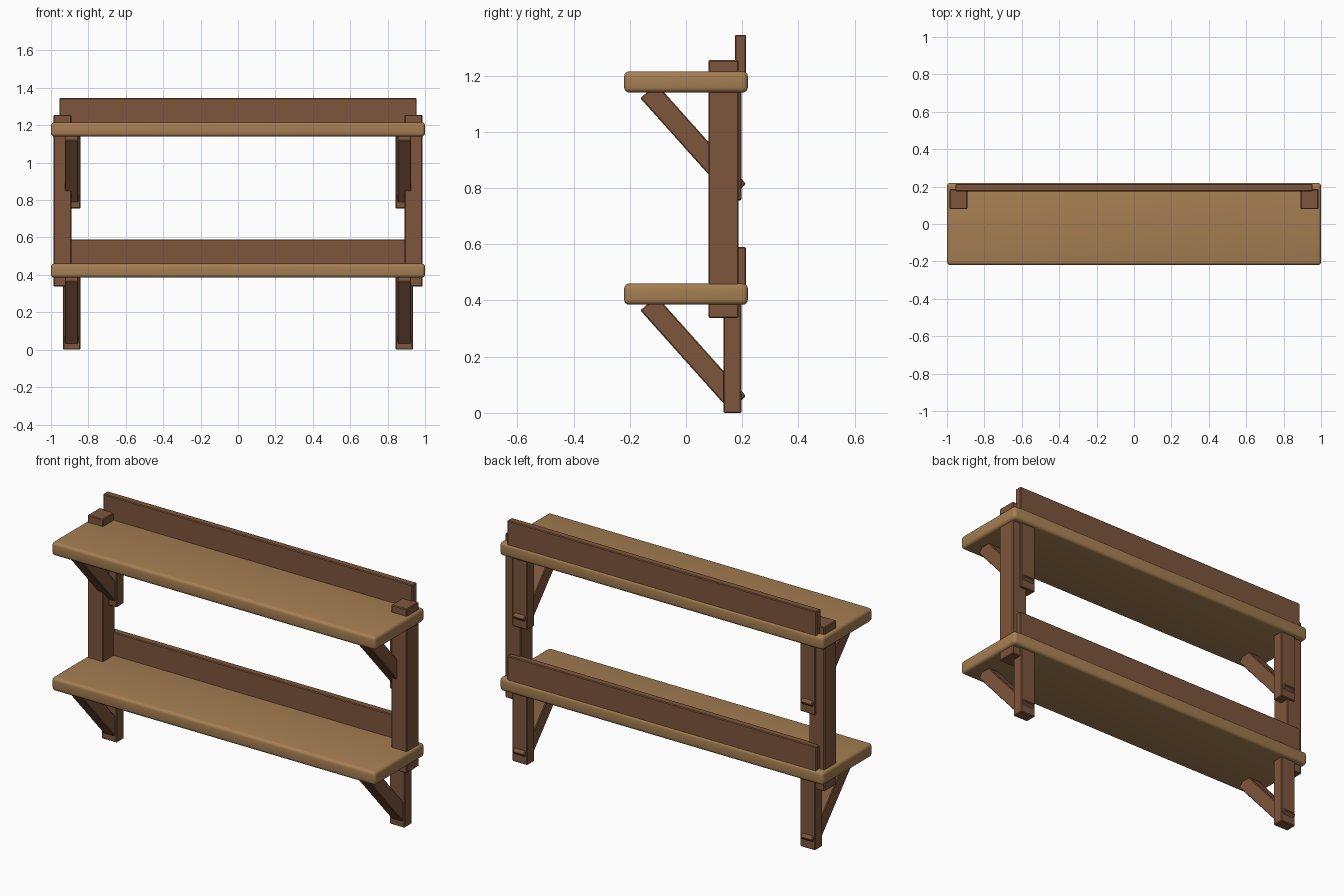
import bpy, bmesh, math
from mathutils import Matrix

if "Cube" in bpy.data.objects:
    bpy.data.objects.remove(bpy.data.objects["Cube"])


def material(name, rgb):
    m = bpy.data.materials.new(name)
    m.diffuse_color = (*rgb, 1)
    m.use_nodes = True
    m.node_tree.nodes["Principled BSDF"].inputs["Base Color"].default_value = m.diffuse_color
    return m


tan = material("light wood", (0.38, 0.21, 0.085))
brown = material("dark wood", (0.21, 0.092, 0.045))


def block(name, x, y, z, mat, bevel=0.004, segments=1, tilt=0):
    """Bevelled box from (min, max) ranges, optionally tilted about x."""
    bm = bmesh.new()
    bmesh.ops.create_cube(bm, size=1)
    bmesh.ops.scale(bm, vec=(x[1] - x[0], y[1] - y[0], z[1] - z[0]), verts=bm.verts)
    bmesh.ops.bevel(bm, geom=bm.edges[:], offset=bevel, segments=segments,
                    profile=0.5, affect='EDGES')
    bmesh.ops.rotate(bm, matrix=Matrix.Rotation(tilt, 3, 'X'), verts=bm.verts)
    me = bpy.data.meshes.new(name)
    bm.to_mesh(me)
    bm.free()
    me.materials.append(mat)
    ob = bpy.data.objects.new(name, me)
    ob.location = (sum(x) / 2, sum(y) / 2, sum(z) / 2)
    bpy.context.collection.objects.link(ob)
    if segments > 1:
        bpy.ops.object.select_all(action='DESELECT')
        ob.select_set(True)
        bpy.context.view_layer.objects.active = ob
        bpy.ops.object.shade_smooth_by_angle(angle=math.radians(40))
    return ob


def span(centre, size):
    return (centre - size / 2, centre + size / 2)


for level, dz in (("lower", 0.0), ("upper", 0.755)):
    # shelf board with rounded edges, and the back rail standing on it
    block(level + "_shelf", (-1, 1), (-0.22, 0.22), (0.385 + dz, 0.46 + dz), tan, 0.018, 4)
    block(level + "_back_rail", (-0.955, 0.955), (0.174, 0.214), (0.43 + dz, 0.59 + dz), brown)
    for side, s in (("left", -1), ("right", 1)):
        # wall post of the bracket
        block(f"{level}_{side}_bracket_post", span(s * 0.889, 0.093), (0.133, 0.197),
              (dz, 0.40 + dz), brown)
        # diagonal brace running through the post into the shelf
        block(f"{level}_{side}_brace", span(s * 0.889, 0.072), span(0.0255, 0.478),
              span(0.212 + dz, 0.077), brown, tilt=math.radians(-48.2))

# uprights joining both shelves
for side, s in (("left", -1), ("right", 1)):
    block(side + "_upright", span(s * 0.938, 0.095), (0.08, 0.187), (0.338, 1.255), brown)
